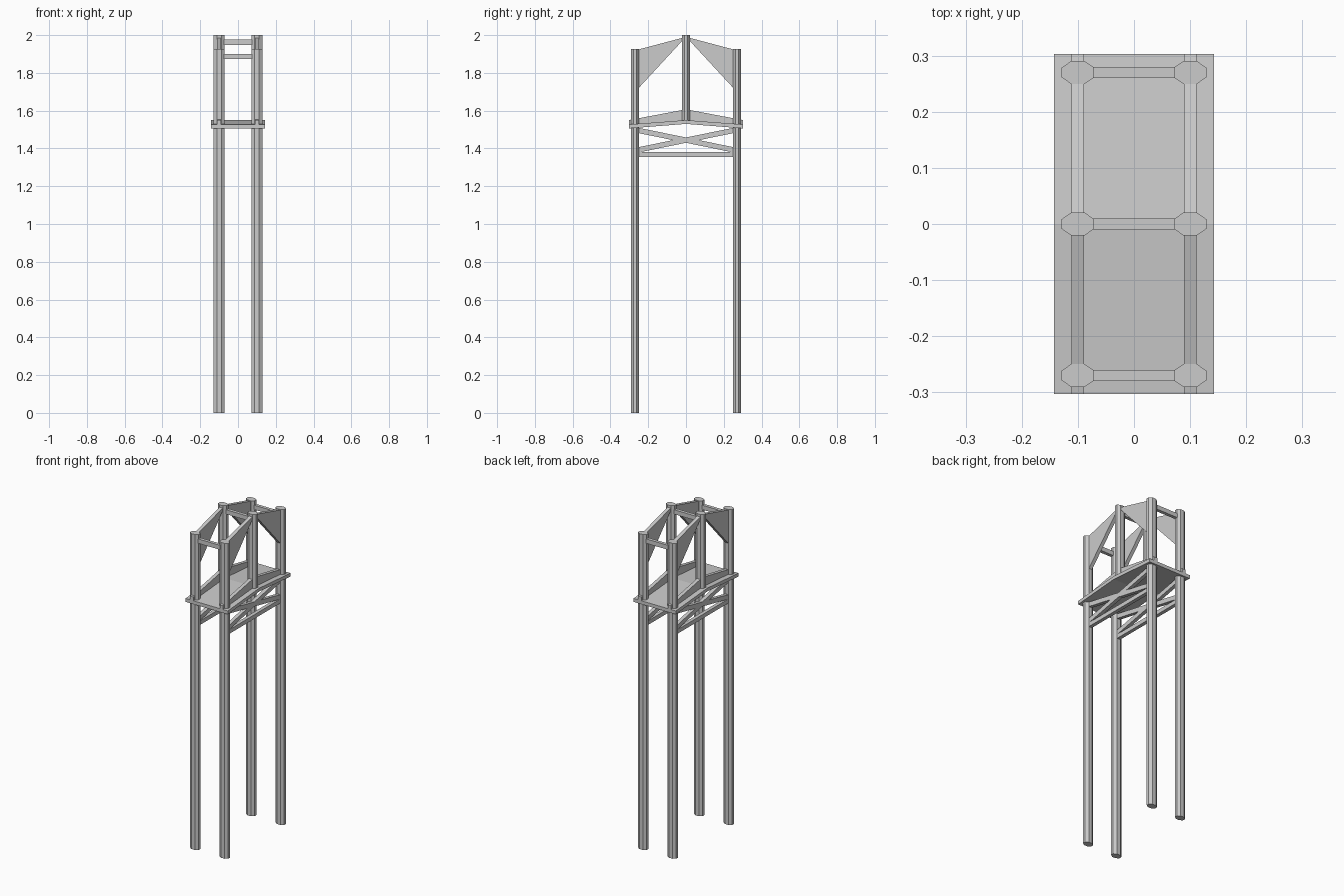
import bpy, bmesh, math
from mathutils import Matrix

if "Cube" in bpy.data.objects:
    bpy.data.objects.remove(bpy.data.objects["Cube"])


def finish(bm, name):
    bmesh.ops.recalc_face_normals(bm, faces=bm.faces)
    me = bpy.data.meshes.new(name)
    bm.to_mesh(me)
    bm.free()
    ob = bpy.data.objects.new(name, me)
    bpy.context.collection.objects.link(ob)
    return ob


def post(name, x, y, z0, z1):
    """Flattened octagonal post."""
    bm = bmesh.new()
    r = 1 / math.cos(math.pi / 8)
    bmesh.ops.create_cone(bm, cap_ends=True, segments=8, radius1=r, radius2=r, depth=1,
                          matrix=Matrix.Rotation(math.pi / 8, 4, 'Z'))
    # force flats to face the axes whatever the start angle
    for v in bm.verts:
        a = (round(math.atan2(v.co.y, v.co.x) / (math.pi / 4) - 0.5) + 0.5) * math.pi / 4
        v.co = (x + 0.029 * r * math.cos(a), y + 0.0205 * r * math.sin(a),
                z1 if v.co.z > 0 else z0)
    return finish(bm, name)


def prism(name, profile, x, width):
    """Extrude a (y, z) profile along x."""
    bm = bmesh.new()
    f = bm.faces.new([bm.verts.new((x - width / 2, y, z)) for y, z in profile])
    ext = bmesh.ops.extrude_face_region(bm, geom=[f])
    for g in ext['geom']:
        if isinstance(g, bmesh.types.BMVert):
            g.co.x += width
    return finish(bm, name)


def bar(name, y, z, h):
    """Crosswise square bar between the two post rows."""
    return prism(name, [(y - .01, z - h / 2), (y + .01, z - h / 2),
                        (y + .01, z + h / 2), (y - .01, z + h / 2)], 0, 0.16)


# Pitched deck
prism("deck", [(-.303, 1.506), (0, 1.53), (.303, 1.506),
               (.303, 1.527), (0, 1.55), (-.303, 1.527)], 0, 0.286)

for side, x in (("left", -0.1), ("right", 0.1)):
    # Tall legs and short centre posts
    post(f"{side}_front_leg", x, -0.27, 0, 1.927)
    post(f"{side}_back_leg", x, 0.27, 0, 1.927)
    post(f"{side}_centre_post", x, 0, 1.545, 2.0)
    # Curb rail on the deck
    prism(f"{side}_curb_rail", [(-.303, 1.525), (0, 1.548), (.303, 1.525),
                                (.303, 1.55), (0, 1.607), (-.303, 1.55)], x, 0.022)
    # Horizontal tie and crossed braces below the deck
    prism(f"{side}_tie", [(-.255, 1.355), (.255, 1.355), (.255, 1.38), (-.255, 1.38)], x, 0.022)
    for s, end in ((-1, "front"), (1, "back")):
        prism(f"{side}_{end}_brace", [(-.255 * s, 1.378), (.255 * s, 1.482),
                                      (.255 * s, 1.51), (-.255 * s, 1.406)], x, 0.022)
        # Triangular panel at the top
        prism(f"{side}_{end}_gusset", [(s * .255, 1.715), (s * .255, 1.923),
                                       (s * .01, 1.988), (s * .01, 1.98)], x, 0.022)

# Crosswise top bars
bar("centre_top_bar", 0, 1.962, 0.027)
bar("front_top_bar", -0.27, 1.887, 0.027)
bar("back_top_bar", 0.27, 1.887, 0.027)
